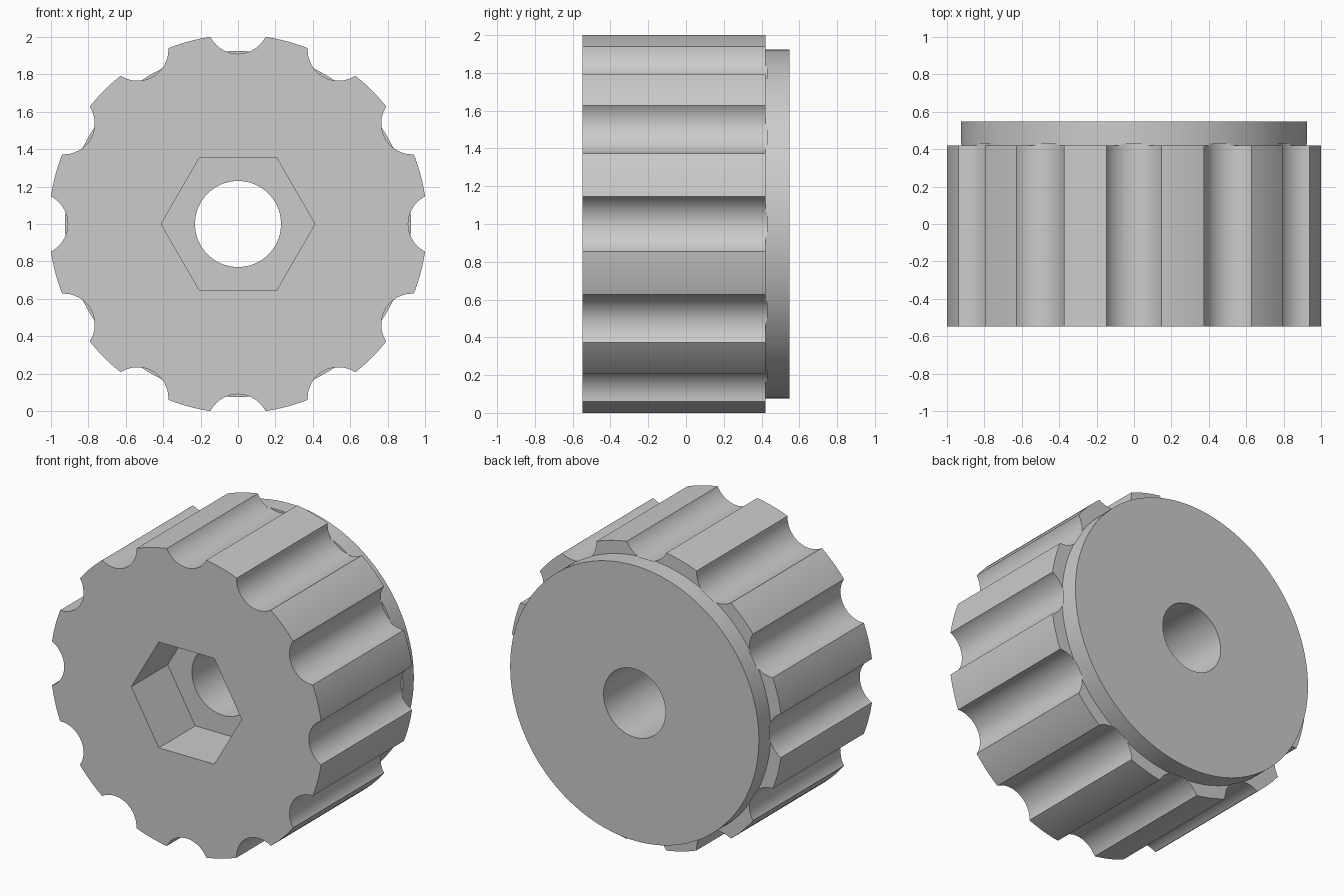
import bpy
import math

if "Cube" in bpy.data.objects:
    bpy.data.objects.remove(bpy.data.objects["Cube"], do_unlink=True)

FRONT, SHOULDER, BACK = -0.547, 0.42, 0.547
AXIS_Z = 1.0

grey = bpy.data.materials.new("plain grey")
grey.use_nodes = True
grey.diffuse_color = (0.6, 0.6, 0.6, 1)
grey.node_tree.nodes["Principled BSDF"].inputs["Base Color"].default_value = (0.6, 0.6, 0.6, 1)


def cylinder(name, radius, y0, y1, sides, x=0.0, z=AXIS_Z, turn=0.0):
    """Prism lying along y, from y0 to y1."""
    bpy.ops.mesh.primitive_cylinder_add(
        vertices=sides, radius=radius, depth=y1 - y0,
        location=(x, (y0 + y1) / 2, z), rotation=(math.pi / 2, turn, 0))
    obj = bpy.context.object
    obj.name = name
    bpy.ops.object.transform_apply(location=True, rotation=True, scale=True)
    obj.data.materials.append(grey)
    return obj


def combine(target, tool, operation):
    """Apply a boolean and remove the tool."""
    tool.hide_render = True
    mod = target.modifiers.new(operation.lower(), 'BOOLEAN')
    mod.operation = operation
    mod.solver = 'EXACT'
    mod.object = tool
    bpy.context.view_layer.objects.active = target
    bpy.ops.object.modifier_apply(modifier=mod.name)
    bpy.data.objects.remove(tool, do_unlink=True)


# Grip drum with the narrower back flange
knob = cylinder("fluted_knob", 1.011, FRONT, SHOULDER, 192)
combine(knob, cylinder("back_flange", 0.925, 0.0, BACK, 128), 'UNION')

# Twelve grip flutes, running just past the shoulder
for i in range(12):
    a = i * math.tau / 12
    flute = cylinder("flute_cutter", 0.165, FRONT - 0.2, SHOULDER + 0.01, 64,
                     1.075 * math.cos(a), AXIS_Z + 1.075 * math.sin(a))
    combine(knob, flute, 'DIFFERENCE')

# Hexagonal nut pocket in the front, with a corner on each side
hexagon = cylinder("nut_pocket_cutter", 0.411, FRONT - 0.2, -0.16, 6, turn=math.pi / 2)
combine(knob, hexagon, 'DIFFERENCE')

# Round bore right through
combine(knob, cylinder("bore_cutter", 0.23, FRONT - 0.3, BACK + 0.3, 96), 'DIFFERENCE')

# Smooth the round walls, keep the edges crisp
bpy.ops.object.select_all(action='DESELECT')
knob.select_set(True)
bpy.context.view_layer.objects.active = knob
bpy.ops.object.shade_smooth_by_angle(angle=math.radians(20))
